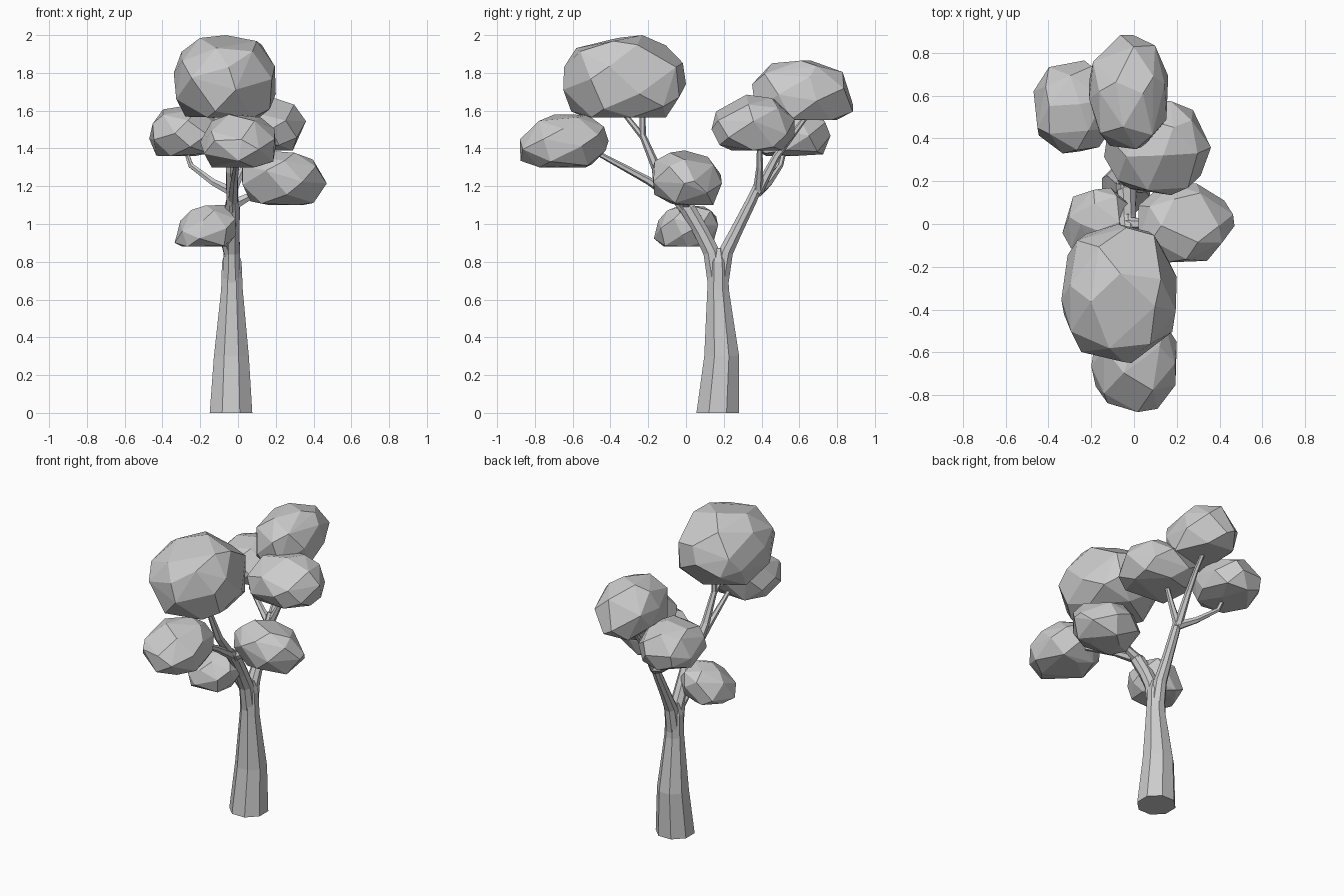
import bpy, bmesh, math, random
from mathutils import Vector

if "Cube" in bpy.data.objects:
    bpy.data.objects.remove(bpy.data.objects["Cube"])


def finish(bm, name):
    bmesh.ops.recalc_face_normals(bm, faces=bm.faces[:])
    mesh = bpy.data.meshes.new(name)
    bm.to_mesh(mesh)
    bm.free()
    ob = bpy.data.objects.new(name, mesh)
    bpy.context.collection.objects.link(ob)
    return ob


def limb(name, path, sides=6, level=False):
    """Tapered tube through (x, y, z, radius) points; level keeps rings horizontal."""
    bm = bmesh.new()
    pts = [Vector(p[:3]) for p in path]
    rings = []
    for i, p in enumerate(pts):
        d = pts[min(i + 1, len(pts) - 1)] - pts[max(i - 1, 0)]
        d = Vector((0, 0, 1)) if level else d.normalized()
        u = Vector((0, 1, 0)).cross(d)
        if u.length < 0.3:
            u = Vector((1, 0, 0)).cross(d)
        u.normalize()
        v = d.cross(u)
        ring = []
        for k in range(sides):
            a = 2 * math.pi * (k + 0.5) / sides
            ring.append(bm.verts.new(p + path[i][3] * (u * math.cos(a) + v * math.sin(a))))
        rings.append(ring)
    for a, b in zip(rings, rings[1:]):
        for k in range(sides):
            n = (k + 1) % sides
            bm.faces.new((a[k], a[n], b[n], b[k]))
    bm.faces.new(rings[0][::-1])
    bm.faces.new(rings[-1])
    return finish(bm, name)


def foliage(name, lo, hi, seed, floor=-0.6, boxy=2.3, shear=(0, 0, 0), count=28):
    """Faceted leaf clump filling the box lo..hi, with a flattened underside.
    shear = (x by z, y by z, y by x)."""
    rnd = random.Random(seed)
    pts = []
    for i in range(count):
        z = 1 - 2 * (i + 0.5) / count
        r = math.sqrt(1 - z * z)
        a = i * 2.39996 + seed
        p = Vector((r * math.cos(a), r * math.sin(a), z))
        p += Vector([rnd.uniform(-0.16, 0.16) for _ in range(3)])
        p /= sum(abs(c) ** boxy for c in p) ** (1 / boxy)
        p.z = max(p.z, floor)
        p.x += shear[0] * p.z
        p.y += shear[1] * p.z + shear[2] * p.x
        pts.append(p)
    # stretch to the exact bounds
    for k in range(3):
        a, b = min(p[k] for p in pts), max(p[k] for p in pts)
        for p in pts:
            p[k] = lo[k] + (p[k] - a) / (b - a) * (hi[k] - lo[k])
    bm = bmesh.new()
    for p in pts:
        bm.verts.new(p)
    bmesh.ops.convex_hull(bm, input=bm.verts[:])
    bmesh.ops.delete(bm, geom=[v for v in bm.verts if not v.link_faces], context='VERTS')
    bmesh.ops.dissolve_limit(bm, angle_limit=math.radians(5),
                             verts=bm.verts[:], edges=bm.edges[:])
    return finish(bm, name)


# Trunk
limb("trunk", [(-.037, .168, 0, .122), (-.035, .189, .3, .1), (-.032, .17, .65, .062),
               (-.033, .17, .8, .056), (-.033, .17, .87, .03)], 8, True)

# Two main boughs, merging smoothly out of the trunk
limb("front_bough", [(-.033, .165, .66, .05), (-.033, .135, .85, .047), (-.033, .08, .96, .044),
                     (-.03, .01, 1.08, .044), (-.03, -.05, 1.15, .028)], 8)
limb("back_bough", [(-.033, .175, .66, .05), (-.033, .21, .85, .042), (-.033, .265, .96, .035),
                    (-.03, .345, 1.12, .03), (-.03, .4, 1.24, .026)], 8)

# Branches reaching into the clumps
branches = {
    "crown_branch": [(-.03, 0, 1.08, .036), (-.04, -.15, 1.28, .026), (-.05, -.23, 1.47, .018), (-.05, -.23, 1.65, .015)],
    "crown_twig": [(-.05, -.22, 1.45, .017), (-.07, -.34, 1.6, .013), (-.08, -.37, 1.65, .012)],
    "front_branch": [(-.03, .03, 1.08, .032), (-.02, -.2, 1.23, .021), (0, -.44, 1.36, .014), (0, -.55, 1.42, .012)],
    "right_branch": [(-.03, 0, 1.1, .034), (.05, 0, 1.14, .023), (.14, 0, 1.17, .018), (.22, 0, 1.23, .014)],
    "low_left_branch": [(-.033, .15, .8, .035), (-.07, .09, .9, .022), (-.13, .04, .97, .015)],
    "back_left_branch": [(-.03, .38, 1.17, .028), (-.13, .44, 1.22, .02), (-.25, .5, 1.31, .015), (-.29, .53, 1.43, .012)],
    "back_right_branch": [(-.03, .38, 1.17, .026), (.03, .39, 1.3, .018), (.08, .39, 1.45, .013)],
    "back_top_branch": [(-.03, .38, 1.17, .028), (-.03, .48, 1.36, .02), (-.02, .57, 1.48, .016), (-.02, .66, 1.6, .012)],
}
for name, path in branches.items():
    limb(name, path)

# Foliage clumps
foliage("crown_foliage", (-.34, -.65, 1.565), (.2, 0, 2), 1, -.72, 2.4, count=34)
foliage("front_foliage", (-.2, -.88, 1.3), (.2, -.41, 1.58), 2, -.7, 2.2, (0, .12, 0))
foliage("right_foliage", (.02, -.18, 1.1), (.47, .19, 1.39), 3, -.75, 2.0, (-.1, -.1, 0))
foliage("low_left_foliage", (-.335, -.17, .88), (-.01, .17, 1.1), 4, -.55, 2.2, (.25, .15, 0))
foliage("back_right_foliage", (-.14, .135, 1.39), (.36, .575, 1.685), 5, -.65, 2.1)
foliage("back_top_foliage", (-.21, .35, 1.55), (.16, .885, 1.865), 6, -.55, 2.5, (0, -.05, 0))
foliage("back_left_foliage", (-.47, .33, 1.36), (-.1, .765, 1.63), 7, -.7, 2.2)
